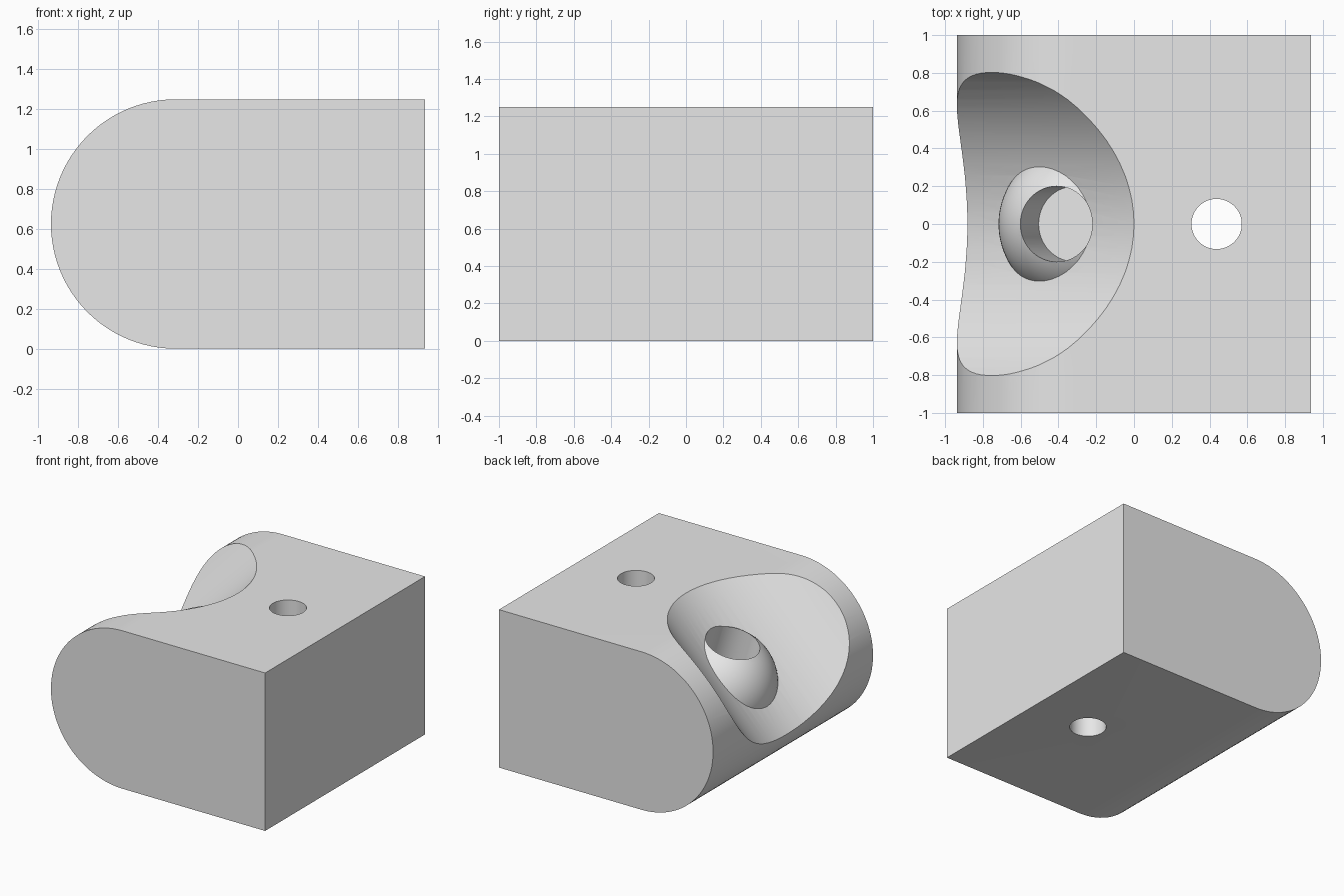
import bpy, math
from mathutils import Matrix, Vector

old = bpy.data.objects.get("Cube")
if old:
    bpy.data.objects.remove(old, do_unlink=True)

grey = bpy.data.materials.new("plain_grey")
grey.use_nodes = True
colour = (0.8, 0.8, 0.8, 1)
grey.diffuse_color = colour
grey.node_tree.nodes["Principled BSDF"].inputs["Base Color"].default_value = colour

HALF_X, RADIUS = 0.9375, 0.625
centre = Vector((RADIUS - HALF_X, 0, RADIUS))   # axis of the rounded end


def cylinder(name, start, axis, radius, length, sides):
    """Cylinder whose base centre is at start, running along axis."""
    axis = Vector(axis).normalized()
    bpy.ops.mesh.primitive_cylinder_add(vertices=sides, radius=radius, depth=length)
    ob = bpy.context.object
    ob.name = name
    turn = axis.to_track_quat('Z', 'Y').to_matrix().to_4x4()
    ob.data.transform(Matrix.Translation(Vector(start) + axis * length / 2) @ turn)
    return ob


def combine(target, tool, operation):
    """Apply a boolean and discard the tool."""
    mod = target.modifiers.new(tool.name, 'BOOLEAN')
    mod.object, mod.operation, mod.solver = tool, operation, 'EXACT'
    bpy.context.view_layer.objects.active = target
    bpy.ops.object.modifier_apply(modifier=mod.name)
    bpy.data.objects.remove(tool, do_unlink=True)


# Block: square at +x, half round at -x, extruded along y
profile = [(HALF_X, 0), (HALF_X, 2 * RADIUS)]
STEPS = 48
for i in range(STEPS + 1):
    a = math.pi / 2 + math.pi * i / STEPS
    profile.append((centre.x + RADIUS * math.cos(a), centre.z + RADIUS * math.sin(a)))
n = len(profile)
verts = [(x, y, z) for y in (-1, 1) for x, z in profile]
faces = [tuple(range(n)), tuple(reversed(range(n, 2 * n)))]
faces += [(i, i + n, (i + 1) % n + n, (i + 1) % n) for i in range(n)]
mesh = bpy.data.meshes.new("rounded_block")
mesh.from_pydata(verts, [], faces)
block = bpy.data.objects.new("rounded_block", mesh)
bpy.context.collection.objects.link(block)
mesh.materials.append(grey)

# Wide channel sloping down through the rounded end at 45 degrees
slope = Vector((-1, 0, -1)).normalized()
outward = Vector((-1, 0, 1)).normalized()
top_point = Vector((0, 0, 2 * RADIUS))
channel = cylinder("channel_cutter", top_point + outward - slope * 2, slope, 1, 5, 96)
combine(block, channel, 'DIFFERENCE')

# Ball standing out of the channel floor
bpy.ops.mesh.primitive_uv_sphere_add(segments=64, ring_count=32, radius=0.405, location=centre)
ball = bpy.context.object
ball.name = "ball"
combine(block, ball, 'UNION')

# Tilted flat-bottomed socket in the ball
tilt = math.radians(16)
socket = cylinder("socket_cutter", centre, (-math.sin(tilt), 0, math.cos(tilt)), 0.2, 1, 64)
combine(block, socket, 'DIFFERENCE')

# Vertical through hole
hole = cylinder("through_hole_cutter", (0.4375, 0, -0.5), (0, 0, 1), 0.133, 2.5, 48)
combine(block, hole, 'DIFFERENCE')

for poly in block.data.polygons:
    poly.material_index = 0
bpy.ops.object.select_all(action='DESELECT')
block.select_set(True)
bpy.context.view_layer.objects.active = block
bpy.ops.object.shade_smooth_by_angle(angle=math.radians(20))
